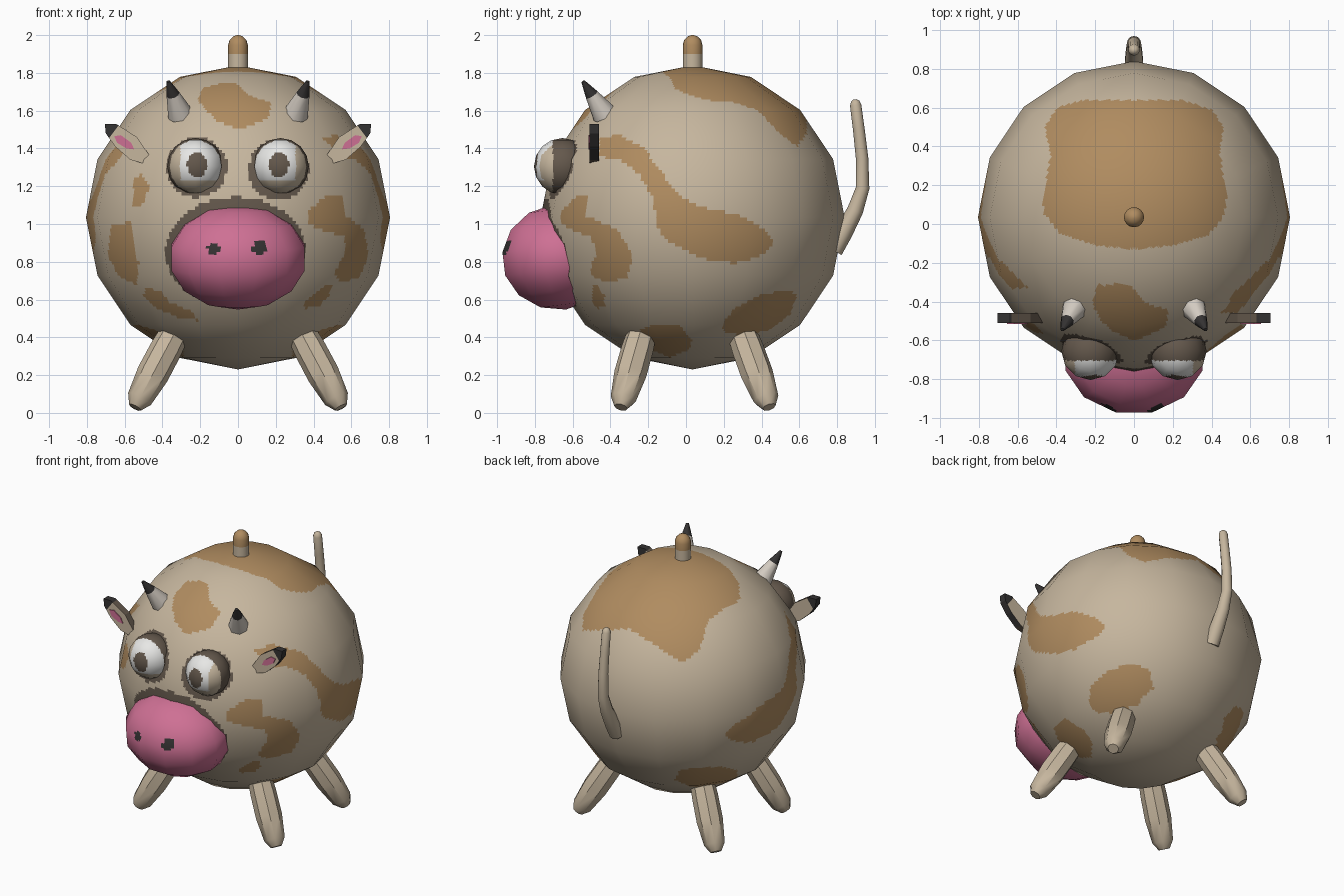
import bpy, bmesh, math
from mathutils import Vector, Matrix

if "Cube" in bpy.data.objects:
    bpy.data.objects.remove(bpy.data.objects["Cube"])


def srgb(r, g, b):
    return tuple(((c / 255 + 0.055) / 1.055) ** 2.4 for c in (r, g, b)) + (1.0,)


# Flat colours
COLOURS = {
    "hide_tan": srgb(198, 182, 158), "patch_brown": srgb(176, 140, 96),
    "snout_pink": srgb(206, 112, 148), "dark_brown": srgb(100, 88, 76),
    "near_black": srgb(52, 50, 50), "eye_white": srgb(236, 236, 234),
    "horn_ivory": srgb(212, 204, 194),
}
TAN, BROWN, PINK, DARK, BLACK, WHITE, IVORY = range(7)
MATS = []
for mat_name, col in COLOURS.items():
    m = bpy.data.materials.new(mat_name)
    m.diffuse_color = col
    m.use_nodes = True
    m.node_tree.nodes["Principled BSDF"].inputs["Base Color"].default_value = m.diffuse_color
    MATS.append(m)


def finish(name, bm, paint, smooth=True):
    """Paint each face by its centre and normal, then link the object."""
    bm.normal_update()
    for f in bm.faces:
        f.material_index = paint(f.calc_center_median(), f.normal)
        f.smooth = smooth
    me = bpy.data.meshes.new(name)
    bm.to_mesh(me)
    bm.free()
    for mt in MATS:
        me.materials.append(mt)
    ob = bpy.data.objects.new(name, me)
    bpy.context.collection.objects.link(ob)
    return ob


def ball(name, loc, radii, segs, rings, cuts, paint, turn=0.0, tilt=0.0):
    """Low-poly ellipsoid, finely cut for painting, with smooth normals."""
    bm = bmesh.new()
    bmesh.ops.create_uvsphere(bm, u_segments=segs, v_segments=rings, radius=1)
    bmesh.ops.subdivide_edges(bm, edges=bm.edges[:], cuts=cuts, use_grid_fill=True)
    spin = Matrix.Rotation(turn, 3, 'Z')
    rot = Matrix.Rotation(tilt, 3, 'X')
    normals = []
    for v in bm.verts:
        p = spin @ v.co
        normals.append((rot @ Vector(p[i] / radii[i] for i in range(3))).normalized())
        v.co = rot @ Vector(p[i] * radii[i] for i in range(3)) + Vector(loc)
    ob = finish(name, bm, paint)
    ob.data.normals_split_custom_set_from_vertices(normals)
    return ob


def tube(name, pts, radii, n, paint, sharp=50):
    """Closed tube through points with a radius at each."""
    bm = bmesh.new()
    pts = [Vector(p) for p in pts]
    loops = []
    for i, p in enumerate(pts):
        d = (pts[min(i + 1, len(pts) - 1)] - pts[max(i - 1, 0)]).normalized()
        side = Vector((0, 1, 0)) if abs(d.y) < 0.8 else Vector((1, 0, 0))
        u = (side - d * side.dot(d)).normalized()
        w = d.cross(u)
        loops.append([bm.verts.new(p + radii[i] * (u * math.cos(a) + w * math.sin(a)))
                      for a in (2 * math.pi * k / n for k in range(n))])
    for a, b in zip(loops, loops[1:]):
        for k in range(n):
            bm.faces.new((a[k], a[(k + 1) % n], b[(k + 1) % n], b[k]))
    bm.faces.new(loops[0][::-1])
    bm.faces.new(loops[-1])
    ob = finish(name, bm, paint)
    bpy.context.view_layer.objects.active = ob
    ob.select_set(True)
    bpy.ops.object.shade_smooth_by_angle(angle=math.radians(sharp))
    ob.select_set(False)
    return ob


def inside(u, v, poly):
    hit = False
    for (x1, y1), (x2, y2) in zip(poly, poly[1:] + poly[:1]):
        if (y1 > v) != (y2 > v) and u < (x2 - x1) * (v - y1) / (y2 - y1) + x1:
            hit = not hit
    return hit


def ellipse(u, v, cu, cv, ru, rv):
    return ((u - cu) / ru) ** 2 + ((v - cv) / rv) ** 2 < 1


# Patch outlines seen from the front (x, z)
forehead = [(-.22, 1.66), (-.18, 1.72), (-.09, 1.745), (0, 1.74), (.06, 1.68), (.18, 1.64),
            (.16, 1.56), (.01, 1.50), (-.12, 1.55)]
cheek_l1 = [(-.55, 1.24), (-.51, 1.26), (-.47, 1.19), (-.515, 1.085), (-.555, 1.10)]
cheek_l2 = [(-.67, .995), (-.57, 1.01), (-.55, .915), (-.525, .785), (-.54, .68),
            (-.625, .715), (-.69, .835)]
cheek_l3 = [(-.49, .665), (-.41, .645), (-.36, .585), (-.23, .53), (-.215, .49),
            (-.31, .5), (-.44, .56), (-.5, .615)]
cheek_r1 = [(.365, 1.065), (.46, 1.14), (.555, 1.16), (.565, 1.05), (.67, .97), (.69, .835),
            (.645, .715), (.54, .69), (.51, .745), (.565, .835), (.565, .93), (.435, .97),
            (.365, 1.0)]
cheek_r2 = [(.355, .585), (.435, .66), (.495, .69), (.485, .625), (.425, .56), (.355, .555)]
# Patch outlines seen from the side (y, z), used on both sides
flank = [(-.455, 1.46), (-.35, 1.47), (-.22, 1.40), (-.14, 1.285), (-.03, 1.145), (.075, 1.09),
         (.285, 1.05), (.42, .97), (.46, .90), (.39, .825), (.26, .79), (.075, .82),
         (-.085, .90), (-.165, .995), (-.165, 1.125), (-.245, 1.26), (-.35, 1.34), (-.46, 1.355)]
belly_rear = [(.19, .465), (.26, .555), (.39, .625), (.55, .65), (.585, .615), (.55, .52),
              (.445, .44), (.31, .41), (.205, .425)]
belly_front = [(-.24, .44), (-.165, .47), (-.03, .46), (.03, .385), (.02, .335),
               (-.085, .295), (-.19, .335), (-.27, .385)]
# Back patch seen from the top (x, y)
saddle = [(-.4, .6), (-.25, .64), (.25, .64), (.4, .59), (.465, .5), (.44, .37), (.48, .15),
          (.46, .03), (.38, -.06), (.2, -.11), (0, -.13), (-.2, -.11), (-.38, -.05),
          (-.47, .06), (-.46, .2), (-.43, .36), (-.46, .5)]
FRONT = (forehead, cheek_l1, cheek_l2, cheek_l3, cheek_r1, cheek_r2)


def paint_body(c, n):
    x, y, z = c
    if y < -.2:
        if ellipse(x, z, -.012, .85, .372, .292) or ellipse(x, z, -.218, 1.3, .16, .16) \
                or ellipse(x, z, .215, 1.285, .16, .16):
            return DARK
        if any(inside(x, z, p) for p in FRONT):
            return BROWN
    if z > 1.2 and inside(x, y, saddle):
        return BROWN
    if inside(y, z, flank) and (x > 0 or y > -.33):
        return BROWN
    if inside(y, z, belly_rear) or inside(y, z, belly_front):
        return BROWN
    return TAN


def paint_snout(c, n):
    if c.y < -.8 and (ellipse(c.x, c.z, -.13, .87, .033, .033)
                      or ellipse(c.x, c.z, .115, .87, .036, .042)):
        return BLACK
    return PINK


def paint_eye(c, n):
    if c.y > -.705:
        return DARK
    ax = abs(c.x)
    if ellipse(ax, c.z, .217, 1.313, .052, .067):
        return DARK
    return TAN if ax > .305 or c.z < 1.235 else WHITE


# Body and snout
ball("body", (0, .035, 1.035), (.805,) * 3, 16, 8, 15, paint_body)
ball("snout", (0, -.67, .825), (.375, .315, .28), 12, 7, 7, paint_snout,
     turn=math.radians(15), tilt=math.radians(7))


# Ear: extruded leaf outline with black tip and rim, pink inner plate
EAR = [(.705, 1.53), (.645, 1.53), (.535, 1.46), (.47, 1.365), (.48, 1.315), (.57, 1.34),
       (.65, 1.41), (.7, 1.48)]
INNER = [(.655, 1.465), (.62, 1.47), (.565, 1.43), (.55, 1.395), (.59, 1.4), (.64, 1.43)]


def slab(name, outline, sx, y0, y1, paint, cut=None):
    bm = bmesh.new()
    f = bm.faces.new([bm.verts.new((sx * x, y0, z)) for x, z in outline])
    ext = bmesh.ops.extrude_face_region(bm, geom=[f])
    for v in ext["geom"]:
        if isinstance(v, bmesh.types.BMVert):
            v.co.y = y1
    if cut:
        bmesh.ops.bisect_plane(bm, geom=bm.verts[:] + bm.edges[:] + bm.faces[:],
                               plane_co=cut[0], plane_no=cut[1])
    bmesh.ops.recalc_face_normals(bm, faces=bm.faces[:])
    finish(name, bm, paint, smooth=False)


for s, side in ((-1, "left"), (1, "right")):
    ball(side + "_eye", (s * .225, -.655, 1.305), (.15,) * 3, 12, 8, 5, paint_eye)

    tip, axis = Vector((s * .66, -.485, 1.485)), Vector((s * .8, 0, .6))
    slab(side + "_ear", EAR, s, -.51, -.46,
         lambda c, n: BLACK if (c - tip).dot(axis) > 0 or n.x * s > .3 else
         (DARK if abs(n.y) < .5 else TAN), (tip, axis))
    slab(side + "_ear_inner", INNER, s, -.516, -.509, lambda c, n: PINK)

    # Horn: ivory cone with a dark tip
    a, b = Vector((s * .305, -.43, 1.58)), Vector((s * .37, -.545, 1.755))
    tube(side + "_horn", [a, a.lerp(b, .6), b], [.068, .036, .01], 8,
         lambda c, n: BLACK if c.z > 1.69 else IVORY)

    # Splayed legs with blunt feet
    for part, hip, foot in (("front", (.31, -.22, .47), (.545, -.345, .03)),
                            ("rear", (.31, .28, .47), (.545, .44, .03))):
        a, b = Vector((s * hip[0],) + hip[1:]), Vector((s * foot[0],) + foot[1:])
        tube(side + "_" + part + "_leg", [a.lerp(b, t) for t in (0, .3, .6, .9, 1)],
             [.075, .085, .086, .068, .036], 8, lambda c, n: TAN, sharp=40)

# Tail, curling up behind
tube("tail", [(0, .78, .86), (0, .83, .95), (0, .895, 1.07), (0, .935, 1.19), (0, .932, 1.35),
              (0, .915, 1.5), (0, .898, 1.63), (0, .896, 1.65), (0, .895, 1.66)],
     [.05, .05, .043, .036, .033, .031, .03, .022, .008], 10, lambda c, n: TAN)

# Round-topped knob on the back
tube("top_knob", [(0, .035, 1.78), (0, .035, 1.9), (0, .035, 1.948), (0, .035, 1.974),
                  (0, .035, 1.993), (0, .035, 2.0)],
     [.052, .052, .052, .045, .026, .006], 16, lambda c, n: BROWN if c.z > 1.9 else TAN)
